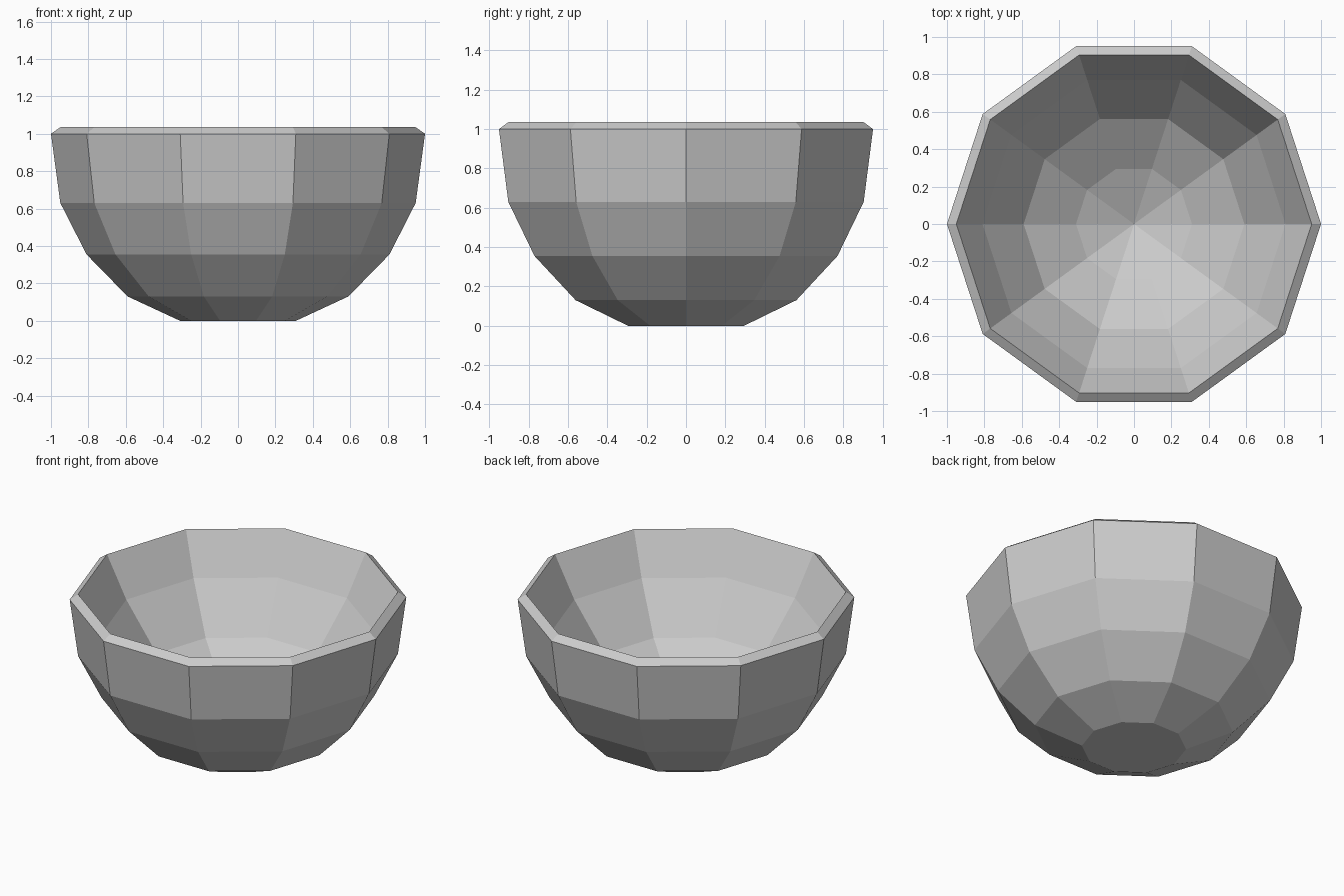
import bpy
import bmesh
from math import cos, sin, pi

if "Cube" in bpy.data.objects:
    bpy.data.objects.remove(bpy.data.objects["Cube"])

SIDES = 10

# Profile (radius, height): outer wall from base to lip, then inner wall down
profile = [(0.31, 0.0), (0.59, 0.13), (0.81, 0.355), (0.95, 0.63), (1.0, 1.0),
           (0.95, 1.035), (0.81, 0.775), (0.59, 0.48), (0.31, 0.29)]
inner_bottom = 0.15

bm = bmesh.new()
rings = [[bm.verts.new((r * cos(2 * pi * i / SIDES), r * sin(2 * pi * i / SIDES), z))
          for i in range(SIDES)] for r, z in profile]

# Faceted walls
for a, b in zip(rings, rings[1:]):
    for i in range(SIDES):
        j = (i + 1) % SIDES
        bm.faces.new((a[i], a[j], b[j], b[i]))

# Flat base and shallow cone inside
bm.faces.new(rings[0][::-1])
centre = bm.verts.new((0, 0, inner_bottom))
for i in range(SIDES):
    bm.faces.new((rings[-1][i], rings[-1][(i + 1) % SIDES], centre))
bmesh.ops.recalc_face_normals(bm, faces=bm.faces[:])

mesh = bpy.data.meshes.new("bowl")
bm.to_mesh(mesh)
bm.free()
bpy.context.collection.objects.link(bpy.data.objects.new("bowl", mesh))
